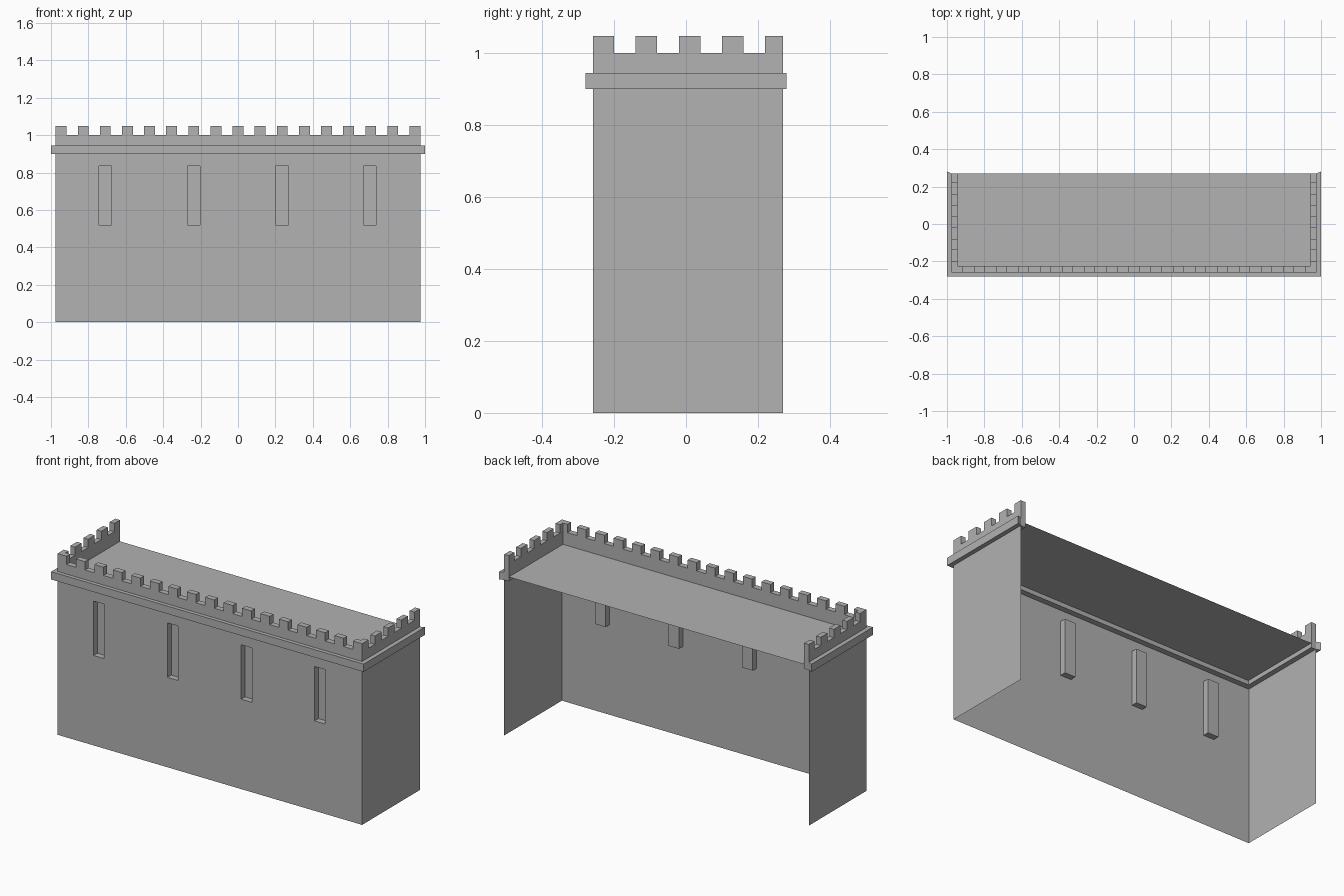
import bpy, bmesh
from mathutils import Vector

if "Cube" in bpy.data.objects:
    bpy.data.objects.remove(bpy.data.objects["Cube"])

stone = bpy.data.materials.new("grey stone")
stone.use_nodes = True
GREY = (0.445, 0.445, 0.445, 1)
stone.diffuse_color = GREY
stone.node_tree.nodes["Principled BSDF"].inputs["Base Color"].default_value = GREY

# Main dimensions: wall planes, parapet inner planes, ledge and parapet heights
WALL_X, FRONT, BACK = 0.975, -0.258, 0.27
IN_X, IN_FRONT = 0.945, -0.225
LEDGE_LOW, LEDGE_TOP, ROOF = 0.90, 0.945, 0.925
GAP_Z, MERLON_Z = 1.0, 1.048


def finish(name, bm):
    mesh = bpy.data.meshes.new(name)
    bm.to_mesh(mesh)
    bm.free()
    mesh.materials.append(stone)
    obj = bpy.data.objects.new(name, mesh)
    bpy.context.collection.objects.link(obj)
    return obj


def sheet(name, points):
    bm = bmesh.new()
    bm.faces.new([bm.verts.new(p) for p in points])
    return finish(name, bm)


def prism(name, points, offset):
    """Extrude a flat outline into a solid."""
    bm = bmesh.new()
    face = bm.faces.new([bm.verts.new(p) for p in points])
    result = bmesh.ops.extrude_face_region(bm, geom=[face], use_keep_orig=True)
    moved = [g for g in result["geom"] if isinstance(g, bmesh.types.BMVert)]
    bmesh.ops.translate(bm, verts=moved, vec=Vector(offset))
    bmesh.ops.recalc_face_normals(bm, faces=bm.faces)
    return finish(name, bm)


def battlement(merlons):
    """Outline of a parapet from a list of (start, end) merlons."""
    outline = [(merlons[0][0], LEDGE_TOP)]
    for i, (a, b) in enumerate(merlons):
        if i:
            outline.append((a, GAP_Z))
        outline += [(a, MERLON_Z), (b, MERLON_Z)]
        if i < len(merlons) - 1:
            outline.append((b, GAP_Z))
    return outline + [(merlons[-1][1], LEDGE_TOP)]


# Front wall: a grid of panels, with the window panels pushed inward
xs = [-WALL_X]
for centre in (-0.71, -0.237, 0.235, 0.705):
    xs += [centre - 0.034, centre + 0.034]
xs.append(WALL_X)
zs = [0, 0.52, 0.835, LEDGE_LOW]
bm = bmesh.new()
grid = [[bm.verts.new((x, FRONT, z)) for x in xs] for z in zs]
windows = []
for r in range(len(zs) - 1):
    for c in range(len(xs) - 1):
        face = bm.faces.new((grid[r][c], grid[r][c + 1],
                             grid[r + 1][c + 1], grid[r + 1][c]))
        if r == 1 and c % 2:
            windows.append(face)
bm.normal_update()
bmesh.ops.inset_individual(bm, faces=windows, thickness=0, depth=-0.035)
finish("front_wall", bm)

# Side walls and side parapets
side_merlons = [(IN_FRONT, -0.2), (-0.14, -0.08), (-0.02, 0.04),
                (0.10, 0.16), (0.22, BACK)]
for side, s in (("left", 1), ("right", -1)):
    wall = [(s * WALL_X, FRONT, 0), (s * WALL_X, BACK, 0),
            (s * WALL_X, BACK, LEDGE_LOW), (s * WALL_X, FRONT, LEDGE_LOW)]
    sheet(side + "_wall", wall[::s])
    prism(side + "_parapet",
          [(s * IN_X, y, z) for y, z in battlement(side_merlons)],
          (s * (WALL_X - IN_X), 0, 0))

# Front parapet with evenly spaced merlons
count, width = 17, 0.058
step = (2 * WALL_X - width) / (count - 1)
front_merlons = [(-WALL_X + i * step, -WALL_X + i * step + width)
                 for i in range(count)]
prism("front_parapet", [(x, FRONT, z) for x, z in battlement(front_merlons)],
      (0, IN_FRONT - FRONT, 0))

# Ledge running round the three walls, with slanted back ends
half = [(1.0, -0.28), (1.0, 0.28), (WALL_X, BACK), (IN_X, BACK), (IN_X, IN_FRONT)]
ledge = half + [(-x, y) for x, y in reversed(half)]
prism("ledge", [(x, y, LEDGE_LOW) for x, y in ledge],
      (0, 0, LEDGE_TOP - LEDGE_LOW))

# Walkway roof
sheet("roof", [(-IN_X, IN_FRONT, ROOF), (IN_X, IN_FRONT, ROOF),
               (IN_X, BACK, ROOF), (-IN_X, BACK, ROOF)])
